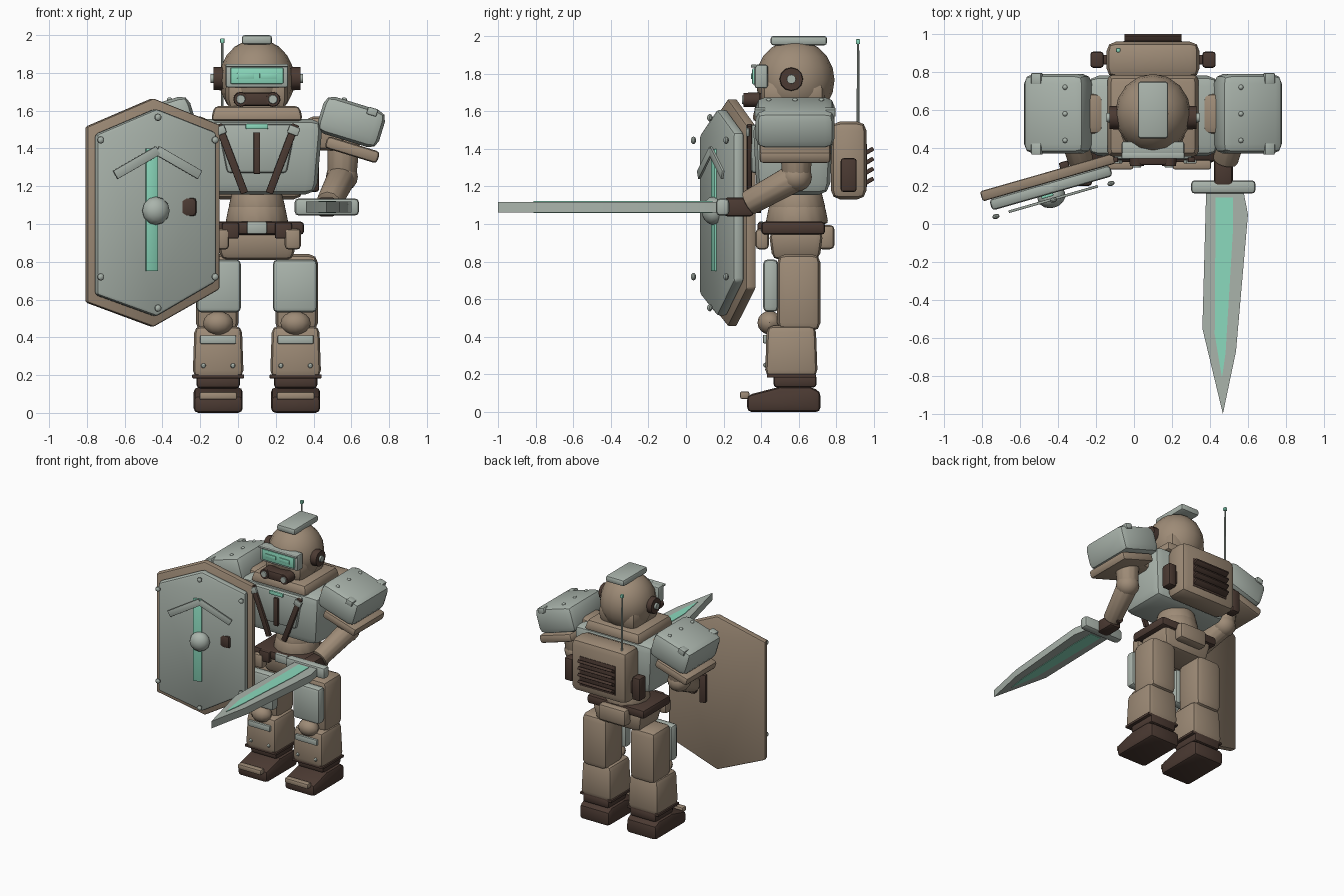
import bpy, bmesh
from math import radians, cos, sin
from mathutils import Matrix, Vector, Euler

if "Cube" in bpy.data.objects:
    bpy.data.objects.remove(bpy.data.objects["Cube"])


def material(name, rgb):
    m = bpy.data.materials.new(name)
    m.use_nodes = True
    m.diffuse_color = (*rgb, 1)
    m.node_tree.nodes["Principled BSDF"].inputs["Base Color"].default_value = (*rgb, 1)
    return m


TAN = material("warm tan", (0.34, 0.258, 0.183))
GREY = material("pale steel", (0.40, 0.455, 0.41))
MINT = material("mint glow", (0.26, 0.70, 0.51))
DARK = material("dark leather", (0.07, 0.042, 0.032))
parts = []
CX, CY = 0.1, 0.58    # body axis


def finish(name, bm, mat, matrix, bevel=0, segs=2):
    if bevel:
        bmesh.ops.bevel(bm, geom=bm.edges[:], offset=bevel, segments=segs,
                        profile=0.5, affect='EDGES', clamp_overlap=True)
    bm.transform(matrix)
    bmesh.ops.recalc_face_normals(bm, faces=bm.faces[:])
    me = bpy.data.meshes.new(name)
    bm.to_mesh(me)
    bm.free()
    me.materials.append(mat)
    ob = bpy.data.objects.new(name, me)
    bpy.context.collection.objects.link(ob)
    parts.append(ob)
    return ob


def place(loc, rot=(0, 0, 0)):
    return Matrix.Translation(loc) @ Euler([radians(a) for a in rot]).to_matrix().to_4x4()


def box(name, loc, size, mat, bevel=0.01, rot=(0, 0, 0), top=1, bottom=1, frame=Matrix()):
    bm = bmesh.new()
    bmesh.ops.create_cube(bm, size=1)
    for v in bm.verts:
        k = top if v.co.z > 0 else bottom
        v.co = Vector((v.co.x * size[0] * k, v.co.y * size[1] * k, v.co.z * size[2]))
    return finish(name, bm, mat, frame @ place(loc, rot), bevel)


def ball(name, loc, size, mat, seg=12, rings=8, frame=Matrix()):
    bm = bmesh.new()
    bmesh.ops.create_uvsphere(bm, u_segments=seg, v_segments=rings, radius=1)
    return finish(name, bm, mat, frame @ place(loc) @ Matrix.Diagonal((*size, 1)))


def rod(name, p, q, r1, r2, mat, seg=12, bevel=0):
    p, q = Vector(p), Vector(q)
    bm = bmesh.new()
    bmesh.ops.create_cone(bm, cap_ends=True, segments=seg, radius1=r1, radius2=r2,
                          depth=(q - p).length)
    turn = (q - p).to_track_quat('Z', 'Y').to_matrix().to_4x4()
    return finish(name, bm, mat, Matrix.Translation((p + q) / 2) @ turn, bevel)


def prism(name, pts, low, high, mat, frame=Matrix(), bevel=0):
    bm = bmesh.new()
    face = bm.faces.new([bm.verts.new((x, y, low)) for x, y in pts])
    ext = bmesh.ops.extrude_face_region(bm, geom=[face])["geom"]
    bmesh.ops.translate(bm, vec=(0, 0, high - low),
                        verts=[v for v in ext if isinstance(v, bmesh.types.BMVert)])
    return finish(name, bm, mat, frame, bevel)


# Head, visor, breather and ear pieces
ball("helmet", (CX, CY, 1.765), (0.2, 0.21, 0.215), TAN, 16, 10)
box("helmet_jaw", (CX, CY - 0.01, 1.69), (0.33, 0.34, 0.18), TAN, 0.06)
box("helmet_crest", (CX, 0.6, 1.975), (0.16, 0.3, 0.05), GREY, 0.015)
box("visor_frame", (CX, 0.40, 1.785), (0.33, 0.07, 0.125), GREY, 0.012)
box("visor_glass", (CX, 0.362, 1.785), (0.28, 0.02, 0.085), MINT, 0.006)
box("visor_brow", (CX, 0.36, 1.84), (0.33, 0.03, 0.015), GREY, 0.004)
for dx in (-0.06, 0.06):
    box("visor_lens", (CX + dx, 0.352, 1.785), (0.09, 0.012, 0.03), MINT, 0.003)
box("breather", (CX, 0.36, 1.66), (0.2, 0.1, 0.07), DARK, 0.015)
for s, side in ((-1, "right"), (1, "left")):
    x = CX + s * 0.085
    rod(side + "_filter", (x, 0.39, 1.66), (x, 0.305, 1.66), 0.04, 0.037, DARK)
    rod(side + "_filter_cap", (x, 0.31, 1.66), (x, 0.298, 1.66), 0.026, 0.022, GREY)
    x = CX + s * 0.18
    rod(side + "_ear_disc", (x, 0.56, 1.77), (x + s * 0.05, 0.56, 1.77), 0.063, 0.06, DARK)
    rod(side + "_ear_stud", (x, 0.56, 1.77), (x + s * 0.065, 0.56, 1.77), 0.026, 0.024, GREY)

# Torso, collar and harness
box("chest", (CX, 0.57, 1.355), (0.7, 0.43, 0.4), GREY, 0.06, bottom=0.9)
box("chest_plate", (CX, 0.365, 1.40), (0.42, 0.05, 0.26), GREY, 0.018, bottom=0.75)
box("collar", (CX, 0.57, 1.585), (0.49, 0.44, 0.08), TAN, 0.025, top=0.92)
box("chest_lamp", (CX, 0.335, 1.517), (0.12, 0.02, 0.03), MINT, 0.007)
box("center_strap", (CX, 0.335, 1.375), (0.035, 0.02, 0.22), DARK, 0.004)
for s, side in ((-1, "right"), (1, "left")):
    box(side + "_strap", (CX + s * 0.135, 0.338, 1.345), (0.04, 0.025, 0.39), DARK, 0.005,
        rot=(0, s * 21, 0))
    box(side + "_buckle", (CX + s * 0.195, 0.328, 1.495), (0.06, 0.02, 0.045), GREY, 0.006,
        rot=(0, s * 21, 0))

# Waist, belt and hips
rod("abdomen", (CX, 0.59, 1.0), (CX, 0.59, 1.1), 0.17, 0.15, TAN, 16, 0.02)
rod("waist", (CX, 0.59, 1.08), (CX, 0.59, 1.18), 0.155, 0.13, TAN, 16, 0.02)
box("belt", (CX, 0.57, 0.978), (0.5, 0.34, 0.07), DARK, 0.02)
box("belt_buckle", (CX, 0.4, 0.98), (0.105, 0.03, 0.065), GREY, 0.008)
box("pelvis", (CX, 0.585, 0.885), (0.44, 0.29, 0.15), TAN, 0.035, bottom=0.86)
box("back_pouch", (CX, 0.745, 0.93), (0.24, 0.09, 0.13), TAN, 0.025)
for s, side in ((-1, "right"), (1, "left")):
    box(side + "_belt_clip", (CX + s * 0.14, 0.4, 0.965), (0.09, 0.04, 0.085), DARK, 0.01)
    box(side + "_front_pouch", (CX + s * 0.19, 0.405, 0.92), (0.085, 0.07, 0.11), TAN, 0.02)

# Backpack with vents, canisters and aerial
box("backpack", (CX, 0.865, 1.338), (0.49, 0.19, 0.415), TAN, 0.05)
box("vent_panel", (CX, 0.957, 1.31), (0.31, 0.012, 0.23), DARK, 0.003)
for i in range(4):
    box("vent_slat", (CX, 0.975, 1.23 + 0.053 * i), (0.3, 0.05, 0.022), DARK, 0.004, rot=(30, 0, 0))
for dx in (-0.295, 0.295):
    box("canister", (CX + dx, 0.865, 1.26), (0.07, 0.085, 0.18), DARK, 0.015)
    box("canister_mount", (CX + dx * 0.85, 0.865, 1.26), (0.06, 0.05, 0.1), DARK, 0.005)
rod("aerial", (-0.083, 0.915, 1.52), (-0.083, 0.915, 1.965), 0.008, 0.006, GREY, 8)
box("aerial_tip", (-0.083, 0.915, 1.97), (0.022, 0.022, 0.026), MINT, 0.004)

# Legs, mirrored about the body axis
SIDE_ON = Matrix(((0, 0, 1, 0), (1, 0, 0, 0), (0, 1, 0, 0), (0, 0, 0, 1)))
sole = [(0.325, 0), (0.715, 0), (0.715, 0.11), (0.66, 0.135), (0.5, 0.135), (0.325, 0.09)]
for s, side in ((-1, "right"), (1, "left")):
    x = CX + s * 0.205
    box(side + "_thigh", (x + s * 0.005, 0.6, 0.635), (0.225, 0.23, 0.41), TAN, 0.045)
    box(side + "_thigh_plate", (x - s * 0.003, 0.45, 0.672), (0.235, 0.08, 0.28), GREY, 0.025)
    ball(side + "_knee", (x, 0.445, 0.475), (0.08, 0.065, 0.063), TAN)
    box(side + "_shin", (x, 0.56, 0.325), (0.27, 0.28, 0.27), TAN, 0.035, top=0.93)
    box(side + "_shin_band", (x, 0.42, 0.388), (0.19, 0.022, 0.045), GREY, 0.006)
    for dx in (-0.078, 0.078):
        ball("shin_rivet", (x + dx, 0.422, 0.25), (0.013, 0.012, 0.013), GREY, 8, 6)
    box(side + "_ankle_rim", (x, 0.56, 0.193), (0.275, 0.26, 0.02), DARK, 0.004)
    box(side + "_ankle", (x, 0.58, 0.165), (0.23, 0.23, 0.07), DARK, 0.02)
    prism(side + "_boot", sole, -0.13, 0.13, DARK, Matrix.Translation((x, 0, 0)) @ SIDE_ON, 0.025)
    box(side + "_toe_bar", (x, 0.312, 0.09), (0.2, 0.05, 0.04), TAN, 0.01)

# Shoulders and arms
for s, side in ((-1, "right"), (1, "left")):
    tilt = (0, s * 17, 0)
    shoulder = place((CX + s * 0.5, CY, 1.54), tilt)
    box(side + "_pauldron", (0, 0, 0), (0.34, 0.42, 0.205), GREY, 0.05, frame=shoulder)
    box(side + "_pauldron_rim", (CX + s * 0.505, CY, 1.393), (0.29, 0.38, 0.065), TAN, 0.02, rot=tilt)
    for dy in (-0.14, 0, 0.14):
        ball("pauldron_rivet", (-s * 0.07, dy, 0.103), (0.014, 0.014, 0.012), GREY, 8, 6, shoulder)
    for dy in (-0.185, 0.185):
        box("pauldron_tab", (s * 0.09, dy, 0.085), (0.055, 0.06, 0.04), GREY, 0.006, frame=shoulder)
    joint = (CX + s * 0.45, 0.585, 1.25)
    wrist = (CX + s * 0.38, 0.33, 1.11)
    box(side + "_shoulder_joint", (CX + s * 0.36, CY, 1.48), (0.2, 0.22, 0.18), TAN, 0.04)
    rod(side + "_upper_arm", (CX + s * 0.46, 0.59, 1.47), joint, 0.09, 0.078, TAN, 12, 0.01)
    ball(side + "_elbow", joint, (0.085, 0.085, 0.08), TAN)
    rod(side + "_forearm", joint, wrist, 0.078, 0.068, TAN, 12, 0.01)
    box(side + "_glove", (CX + s * 0.37, 0.28, 1.09), (0.1, 0.16, 0.1), DARK, 0.02)

# Sword
blade = [(0.38, 0.18), (0.36, -0.55), (0.468, -1.0), (0.537, -0.67), (0.6, 0.05), (0.575, 0.18)]
glow = [(0.43, 0.14), (0.425, -0.58), (0.463, -0.81), (0.482, -0.68), (0.52, -0.05), (0.52, 0.14)]
prism("sword_blade", blade, 1.062, 1.118, GREY)
prism("sword_glow", glow, 1.058, 1.122, MINT)
box("sword_guard", (0.47, 0.195, 1.09), (0.34, 0.07, 0.09), GREY, 0.02)
rod("sword_grip", (0.47, 0.18, 1.09), (0.47, 0.4, 1.09), 0.032, 0.032, DARK)

# Shield: local x across, y up, z outward
a = radians(16)
shield = Matrix(((cos(a), 0, sin(a), -0.44), (sin(a), 0, -cos(a), 0.2),
                 (0, 1, 0, 1.06), (0, 0, 0, 1)))


def outline(w, h, edge):
    return [(0, h), (-w, edge), (-w, -edge - 0.02), (0, -h), (w, -edge + 0.05), (w, edge + 0.01)]


prism("shield_back", outline(0.365, 0.605, 0.455), -0.075, -0.02, TAN, shield, 0.012)
prism("shield_face", outline(0.33, 0.55, 0.415), -0.02, 0.04, GREY, shield, 0.018)
box("shield_stripe", (-0.03, 0.015, 0.043), (0.065, 0.65, 0.02), MINT, 0.003, frame=shield)
ball("shield_boss", (-0.01, 0.01, 0.055), (0.075, 0.075, 0.06), GREY, frame=shield)
for s in (-1, 1):
    box("shield_chevron", (-0.005 + s * 0.115, 0.265, 0.07), (0.27, 0.05, 0.014), GREY, 0.003,
        rot=(0, 0, -s * 29), frame=shield)
    for u, v in ((0.315, 0.385), (0.315, -0.34), (0, 0.505)):
        ball("shield_rivet", (s * u - 0.005, v if u else s * v, 0.075), (0.02, 0.02, 0.014),
             GREY, 10, 6, shield)
box("shield_handle", (0.1, 0.03, -0.085), (0.05, 0.22, 0.04), DARK, 0.008, frame=shield)

# Smooth shading with crisp edges
bpy.ops.object.select_all(action='DESELECT')
for ob in parts:
    ob.select_set(True)
bpy.context.view_layer.objects.active = parts[0]
bpy.ops.object.shade_smooth_by_angle(angle=radians(32))
